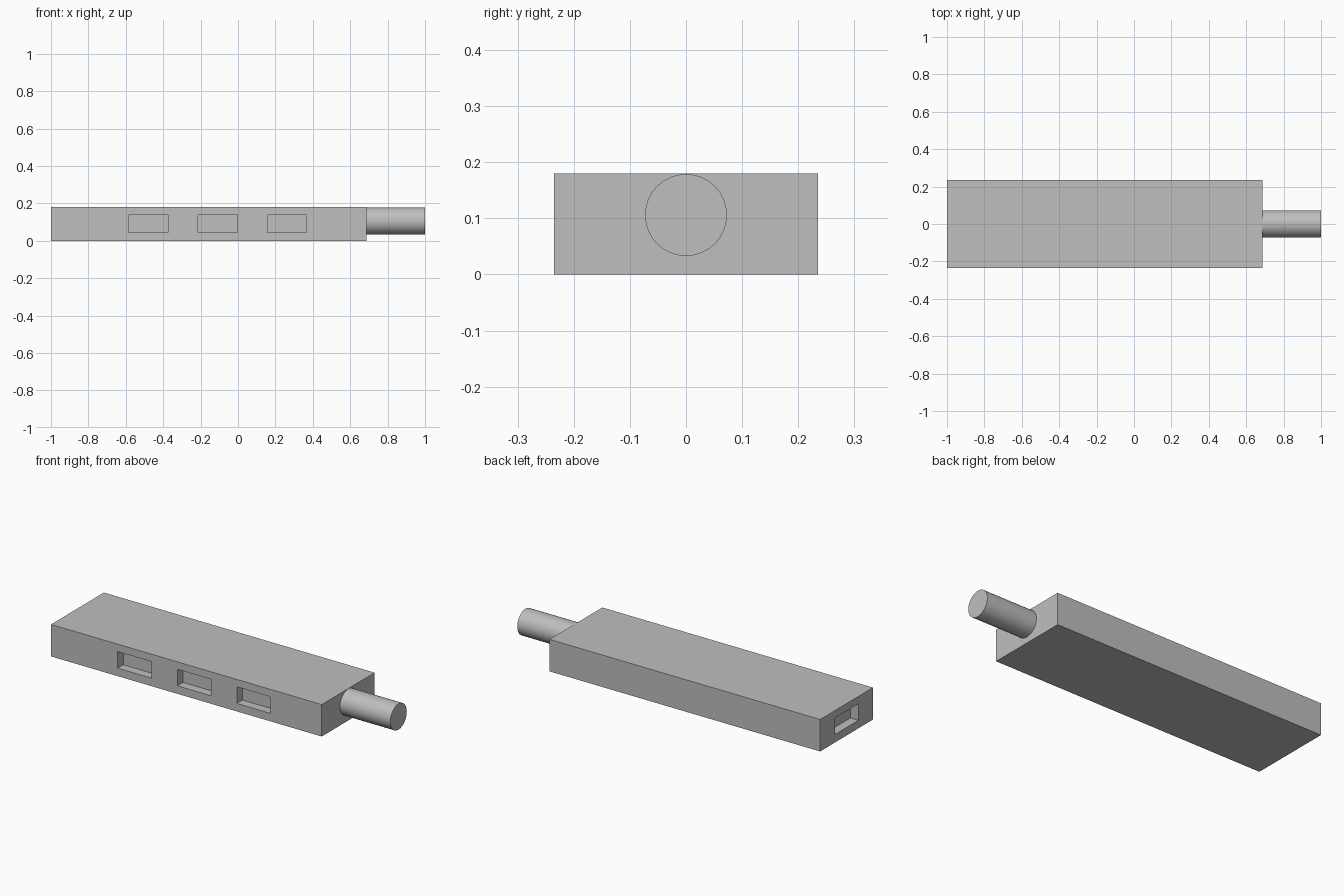
import bpy
import math

cube = bpy.data.objects.get("Cube")
if cube:
    bpy.data.objects.remove(cube, do_unlink=True)

grey = bpy.data.materials.new("plain grey")
grey.use_nodes = True
colour = (0.52, 0.52, 0.52, 1)
grey.diffuse_color = colour
grey.node_tree.nodes["Principled BSDF"].inputs["Base Color"].default_value = colour


def box(name, low, high):
    """Box between two opposite corners."""
    centre = [(a + b) / 2 for a, b in zip(low, high)]
    bpy.ops.mesh.primitive_cube_add(size=1, location=centre)
    obj = bpy.context.object
    obj.name = name
    obj.scale = [b - a for a, b in zip(low, high)]
    bpy.ops.object.transform_apply(location=False, rotation=False, scale=True)
    obj.data.materials.append(grey)
    return obj


END, HALF_WIDTH, HEIGHT = 0.686, 0.235, 0.18
PORT_LOW, PORT_HIGH, PORT_HALF, DEPTH = 0.045, 0.138, 0.105, 0.05

# Housing
body = box("body", (-1, -HALF_WIDTH, 0), (END, HALF_WIDTH, HEIGHT))

# Three front ports and one end port, cut as shallow pockets
cutters = []
for i, x in enumerate((-0.48, -0.108, 0.262)):
    cutters.append(box(f"front_port_cutter_{i + 1}",
                       (x - PORT_HALF, -HALF_WIDTH - DEPTH, PORT_LOW),
                       (x + PORT_HALF, -HALF_WIDTH + DEPTH, PORT_HIGH)))
cutters.append(box("end_port_cutter", (-1 - DEPTH, -PORT_HALF, PORT_LOW),
                   (-1 + DEPTH, PORT_HALF, PORT_HIGH)))

bpy.context.view_layer.objects.active = body
for cutter in cutters:
    cut = body.modifiers.new(cutter.name, "BOOLEAN")
    cut.operation = "DIFFERENCE"
    cut.solver = "EXACT"
    cut.object = cutter
    bpy.ops.object.modifier_apply(modifier=cut.name)
for cutter in cutters:
    bpy.data.objects.remove(cutter, do_unlink=True)

# Round cable stub
bpy.ops.mesh.primitive_cylinder_add(
    vertices=32, radius=0.073, depth=1 - END,
    location=((1 + END) / 2, 0, 0.106), rotation=(0, math.pi / 2, 0))
cable = bpy.context.object
cable.name = "cable_stub"
cable.data.materials.append(grey)
bpy.ops.object.shade_smooth_by_angle()
